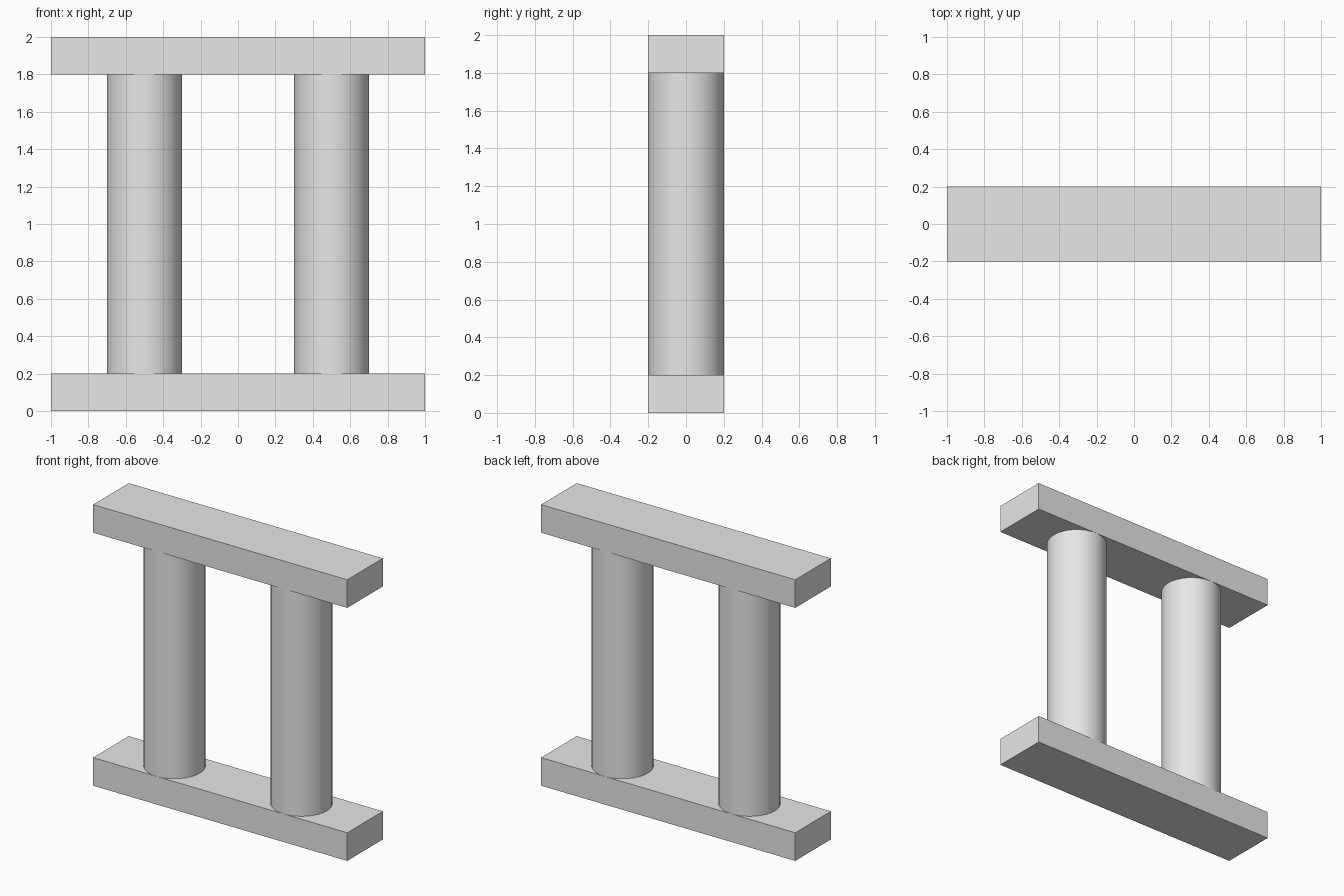
import bpy
import math

cube = bpy.data.objects.get("Cube")
if cube:
    bpy.data.objects.remove(cube, do_unlink=True)

# Single light grey material
GREY = (0.8, 0.8, 0.8, 1.0)
grey = bpy.data.materials.new("light grey")
grey.use_nodes = True
grey.diffuse_color = GREY
bsdf = next(n for n in grey.node_tree.nodes if n.type == 'BSDF_PRINCIPLED')
bsdf.inputs["Base Color"].default_value = GREY


def add_beam(name, z):
    """Flat rectangular slab, 2 x 0.4 x 0.2, centred at height z."""
    bpy.ops.mesh.primitive_cube_add(size=1, location=(0, 0, z))
    beam = bpy.context.object
    beam.name = name
    beam.scale = (2.0, 0.4, 0.2)
    bpy.ops.object.transform_apply(location=False, rotation=False, scale=True)
    beam.data.materials.append(grey)


def add_column(name, x):
    """Round column standing between the two slabs."""
    bpy.ops.mesh.primitive_cylinder_add(vertices=32, radius=0.2, depth=1.6,
                                        location=(x, 0, 1.0))
    column = bpy.context.object
    column.name = name
    column.data.materials.append(grey)
    bpy.ops.object.shade_smooth_by_angle(angle=math.radians(30))


# Base and lintel
add_beam("base_slab", 0.1)
add_beam("top_slab", 1.9)

# Pair of columns
for side, x in (("left", 0.5), ("right", -0.5)):
    add_column(f"{side}_column", x)
